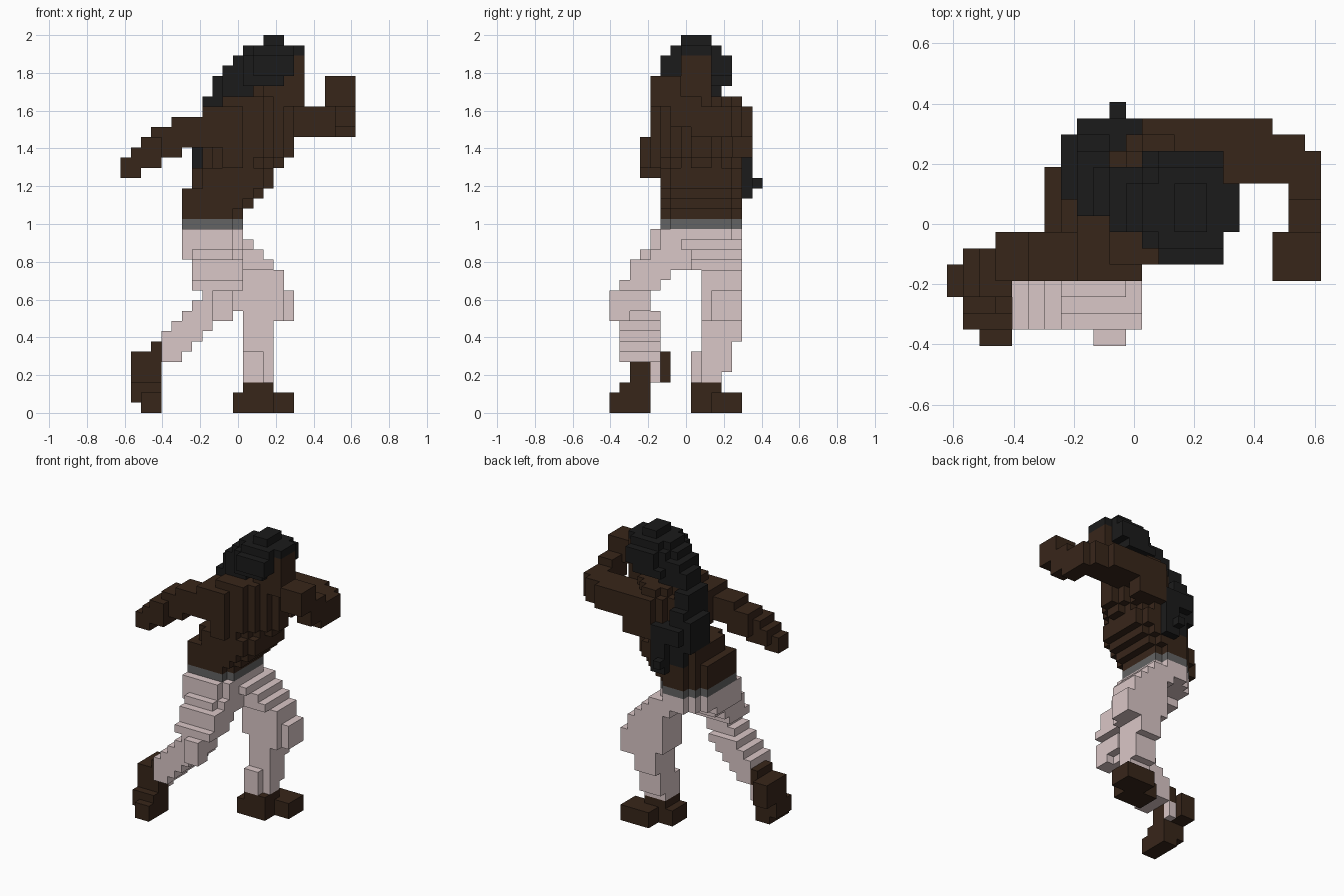
import bpy
import bmesh
from mathutils import Vector

cube = bpy.data.objects.get("Cube")
if cube:
    bpy.data.objects.remove(cube, do_unlink=True)

UNIT = 2 / 37                      # edge length of one block
ORIGIN = Vector((-11.5, -7.5, 0))  # grid corner, in blocks


def make_material(name, rgb):
    material = bpy.data.materials.new(name)
    colour = (*rgb, 1)
    material.diffuse_color = colour
    material.use_nodes = True
    shader = material.node_tree.nodes["Principled BSDF"]
    shader.inputs["Base Color"].default_value = colour
    shader.inputs["Roughness"].default_value = 0.9
    return material


skin = make_material("dark brown skin", (.039, .019, .01))
cloth = make_material("pale trousers", (.7, .57, .57))
leather = make_material("grey belt", (.125, .125, .125))
black = make_material("black hair", (.011, .011, .011))

owner = {}      # block position -> part name; later parts replace earlier ones
materials = {}  # part name -> material


def fill(part, material, xs, ys, zs, cut=0):
    """Fill a box of blocks, optionally stepping its upright corners."""
    materials[part] = material
    for x in range(*xs):
        for y in range(*ys):
            corner = min(x - xs[0], xs[1] - 1 - x) + min(y - ys[0], ys[1] - 1 - y)
            if corner >= cut:
                for z in range(*zs):
                    owner[x, y, z] = part


def stack(part, material, bottom, layers, cut=0):
    """Pile up layers given as (top, x range, y range)."""
    for top, xs, ys in layers:
        fill(part, material, xs, ys, (bottom, top), cut)
        bottom = top


# Standing leg and its shoe, on the model's left
fill("left_foot", skin, (11, 15), (8, 11), (0, 2))
fill("left_foot", skin, (13, 17), (10, 13), (0, 2))
fill("left_foot", skin, (12, 15), (8, 11), (2, 3))
stack("left_leg", cloth, 3, [
    (4, (12, 15), (9, 11)),
    (7, (12, 15), (9, 12)),
    (9, (12, 15), (9, 13)),
    (10, (12, 16), (9, 13)),
    (14, (11, 16), (9, 13)),
    (15, (11, 15), (8, 13)),
    (16, (10, 14), (8, 13)),
    (17, (9, 13), (7, 13)),
])
fill("left_leg", cloth, (12, 14), (8, 9), (3, 6))
fill("left_leg", cloth, (13, 17), (10, 13), (9, 12))

# Stepping leg and its lifted shoe, on the model's right
stack("right_foot", skin, 0, [
    (2, (2, 4), (0, 4)),
    (3, (2, 4), (1, 4)),
    (6, (1, 4), (2, 5)),
    (7, (3, 4), (2, 5)),
])
fill("right_foot", skin, (1, 2), (1, 4), (1, 3))
fill("right_foot", skin, (1, 3), (4, 6), (3, 6))
stack("right_leg", cloth, 5, [
    (6, (4, 6), (1, 5)),
    (7, (4, 7), (1, 5)),
    (8, (4, 8), (1, 5)),
    (9, (5, 9), (1, 5)),
    (10, (6, 10), (1, 5)),
    (11, (7, 11), (1, 4)),
    (12, (8, 11), (1, 4)),
    (13, (7, 12), (1, 5)),
    (14, (7, 12), (2, 6)),
    (15, (7, 12), (2, 8)),
    (16, (6, 12), (4, 9)),
])
fill("right_leg", cloth, (7, 11), (3, 4), (15, 16))
fill("right_leg", cloth, (9, 11), (0, 2), (9, 12))
fill("right_leg", cloth, (3, 4), (4, 5), (3, 5))

# Hips, belt and the widening torso, each with a narrower strip on the right
fill("hips", cloth, (7, 12), (4, 13), (16, 18), cut=1)
fill("hips", cloth, (6, 8), (4, 11), (16, 18))
fill("belt", leather, (7, 12), (5, 13), (18, 19), cut=1)
fill("belt", leather, (6, 8), (5, 11), (18, 19))
stack("torso", skin, 19, [
    (20, (7, 12), (5, 13)),
    (21, (7, 13), (5, 13)),
    (22, (7, 14), (5, 13)),
    (24, (7, 15), (5, 13)),
], cut=1)
fill("torso", skin, (6, 8), (5, 11), (19, 22))
stack("torso", skin, 24, [
    (25, (8, 16), (5, 13)),
    (30, (8, 17), (5, 13)),
    (31, (9, 17), (5, 13)),
    (32, (12, 17), (6, 11)),
], cut=3)
fill("torso", skin, (10, 13), (5, 8), (22, 31))
fill("torso", skin, (10, 12), (4, 8), (24, 27))

# Outstretched right arm, hand to shoulder
for xs, ys, zs in [
    ((0, 2), (3, 5), (23, 25)),
    ((1, 3), (3, 6), (24, 26)),
    ((2, 4), (3, 6), (24, 27)),
    ((3, 6), (4, 7), (25, 28)),
    ((5, 8), (4, 7), (26, 29)),
    ((8, 12), (4, 8), (26, 30)),
]:
    fill("right_arm", skin, xs, ys, zs)

# Bent left arm with raised hand
for xs, ys, zs in [
    ((12, 20), (10, 14), (27, 30)),
    ((18, 22), (10, 13), (27, 30)),
    ((21, 23), (8, 12), (27, 30)),
    ((21, 23), (6, 9), (28, 31)),
    ((20, 23), (4, 7), (30, 33)),
    ((12, 16), (12, 14), (25, 27)),
]:
    fill("left_arm", skin, xs, ys, zs)

# Long hair, from the tail on the back up to the crown
for xs, ys, zs in [
    ((8, 12), (12, 13), (22, 25)),
    ((10, 12), (12, 14), (21, 25)),
    ((10, 11), (14, 15), (22, 23)),
    ((8, 12), (12, 14), (25, 27)),
    ((7, 10), (9, 13), (24, 28)),
    ((8, 10), (8, 13), (27, 29)),
    ((8, 10), (8, 12), (29, 31)),
    ((10, 13), (7, 11), (31, 33)),
    ((9, 10), (8, 11), (31, 33)),
    ((10, 14), (7, 11), (32, 34)),
    ((12, 16), (6, 12), (32, 33)),
    ((13, 17), (5, 12), (33, 35)),
    ((14, 16), (7, 10), (36, 37)),
]:
    fill("hair", black, xs, ys, zs)
fill("hair", black, (11, 18), (6, 11), (33, 35), cut=1)
fill("hair", black, (12, 18), (6, 11), (35, 36), cut=1)

# Head, turned to the model's left
fill("head", skin, (14, 18), (7, 10), (30, 35))

# Turn each part's exposed block sides into a mesh
AXES = [Vector(a) for a in ((1, 0, 0), (0, 1, 0), (0, 0, 1))]
for part, material in materials.items():
    bm = bmesh.new()
    for position in [p for p, name in owner.items() if name == part]:
        centre = Vector(position) + Vector((.5, .5, .5)) + ORIGIN
        for i, axis in enumerate(AXES):
            for side in (-1, 1):
                normal = axis * side
                if tuple(int(c) for c in Vector(position) + normal) in owner:
                    continue
                u = AXES[(i + 1) % 3] / 2
                v = AXES[(i + 2) % 3] / 2 * side
                middle = centre + normal / 2
                bm.faces.new([bm.verts.new((middle + offset) * UNIT)
                              for offset in (-u - v, u - v, u + v, v - u)])
    bmesh.ops.remove_doubles(bm, verts=bm.verts, dist=UNIT / 20)
    mesh = bpy.data.meshes.new(part)
    bm.to_mesh(mesh)
    bm.free()
    mesh.materials.append(material)
    bpy.context.collection.objects.link(bpy.data.objects.new(part, mesh))
